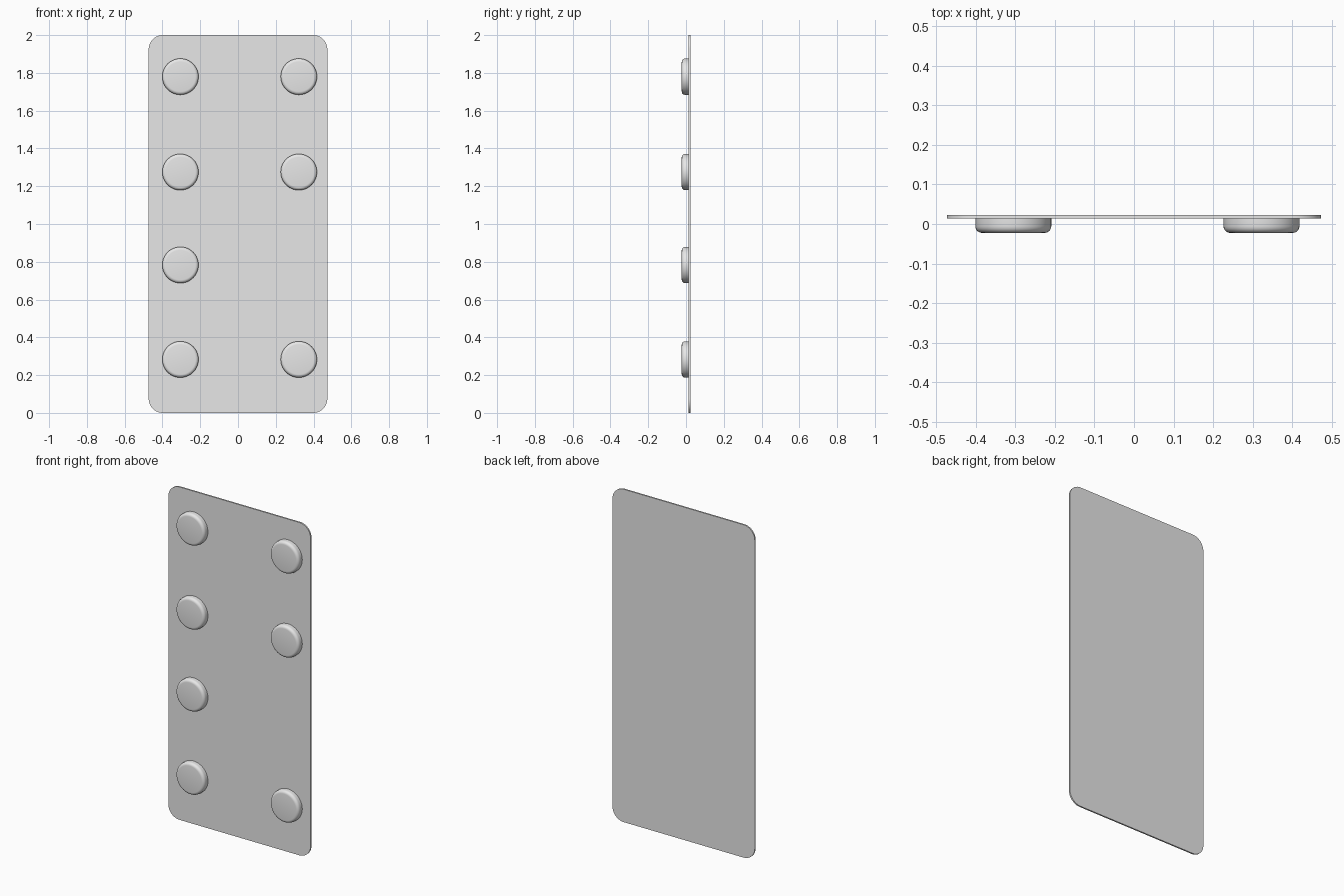
import bpy, bmesh, math
from mathutils import Matrix

cube = bpy.data.objects.get("Cube")
if cube:
    bpy.data.objects.remove(cube, do_unlink=True)

# Single flat colour
grey = bpy.data.materials.new("light_grey")
grey.use_nodes = True
colour = (0.8, 0.8, 0.8, 1)
grey.diffuse_color = colour
grey.node_tree.nodes["Principled BSDF"].inputs["Base Color"].default_value = colour

WIDTH, HEIGHT = 0.946, 2.0
BACK, PLATE_FRONT, BUTTON_FRONT = 0.0225, 0.0135, -0.0225
BUTTON_RADIUS = 0.096


def finish(bm, name):
    bmesh.ops.recalc_face_normals(bm, faces=bm.faces)
    mesh = bpy.data.meshes.new(name)
    bm.to_mesh(mesh)
    bm.free()
    mesh.materials.append(grey)
    obj = bpy.data.objects.new(name, mesh)
    bpy.context.collection.objects.link(obj)
    bpy.ops.object.select_all(action='DESELECT')
    obj.select_set(True)
    bpy.context.view_layer.objects.active = obj
    bpy.ops.object.shade_smooth_by_angle(angle=math.radians(35))
    return obj


# Thin backing plate with rounded corners
bm = bmesh.new()
size = Matrix.Diagonal((WIDTH, BACK - PLATE_FRONT, HEIGHT, 1))
centre = Matrix.Translation((0, (BACK + PLATE_FRONT) / 2, HEIGHT / 2))
bmesh.ops.create_cube(bm, size=1, matrix=centre @ size)
corners = [e for e in bm.edges
           if abs(e.verts[0].co.y - e.verts[1].co.y) > 0.001]
bmesh.ops.bevel(bm, geom=corners, offset=0.075, segments=10,
                profile=0.5, affect='EDGES')
finish(bm, "backing_plate")


# Round buttons with a softened front rim
def button(name, x, z):
    bm = bmesh.new()
    depth = PLATE_FRONT - BUTTON_FRONT
    place = (Matrix.Translation((x, (PLATE_FRONT + BUTTON_FRONT) / 2, z))
             @ Matrix.Rotation(math.pi / 2, 4, 'X'))
    bmesh.ops.create_cone(bm, cap_ends=True, segments=48, radius1=BUTTON_RADIUS,
                          radius2=BUTTON_RADIUS, depth=depth, matrix=place)
    rim = [e for e in bm.edges
           if all(v.co.y < BUTTON_FRONT + 0.001 for v in e.verts)]
    bmesh.ops.bevel(bm, geom=rim, offset=0.017, segments=5,
                    profile=0.5, affect='EDGES')
    finish(bm, name)


rows = {"top": 1.78, "upper": 1.275, "lower": 0.783, "bottom": 0.283}
for row, z in rows.items():
    button(row + "_right_button", -0.305, z)
    if row != "lower":
        button(row + "_left_button", 0.322, z)
